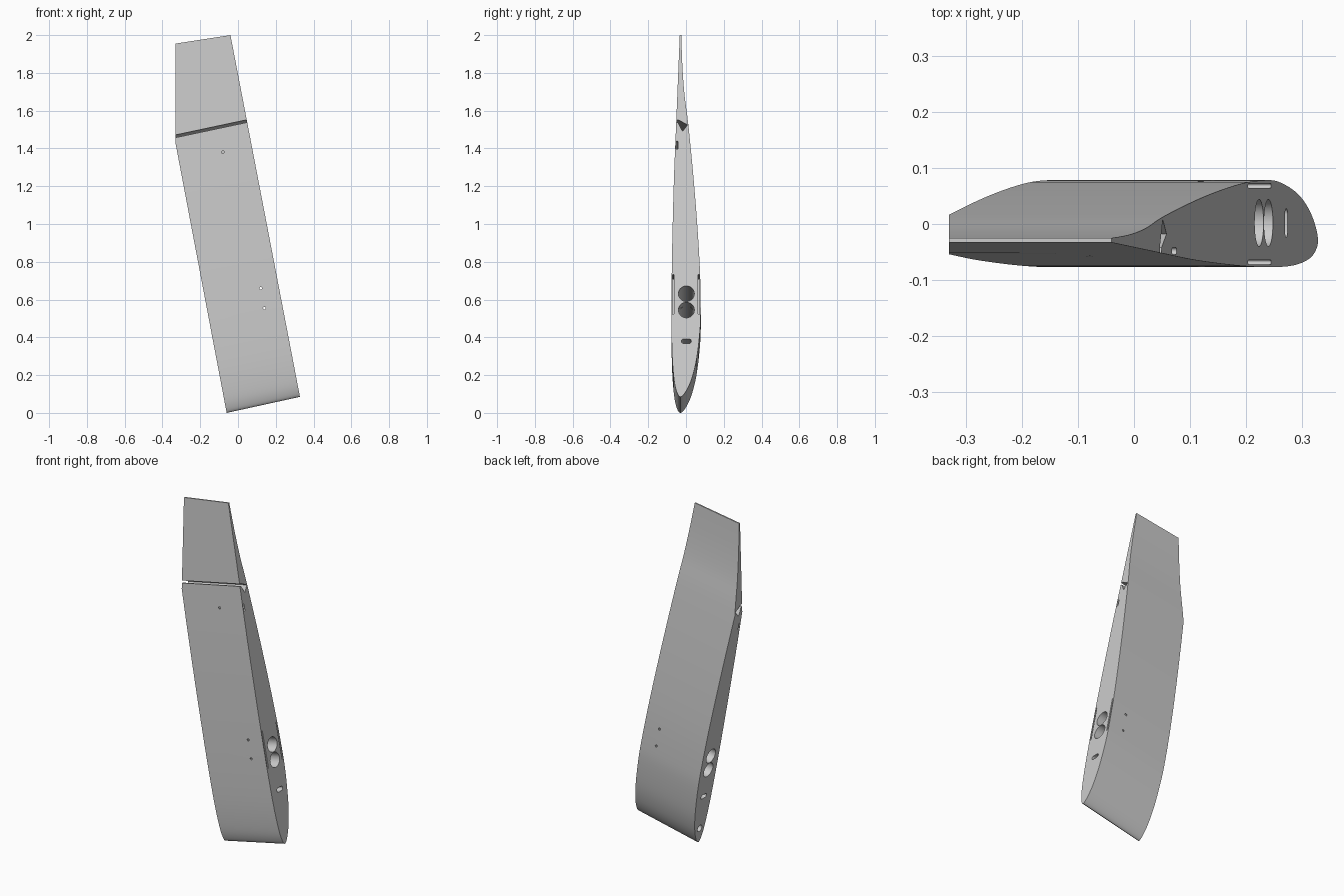
import bpy
import bmesh
import math
from mathutils import Vector

if "Cube" in bpy.data.objects:
    bpy.data.objects.remove(bpy.data.objects["Cube"])

grey = bpy.data.materials.new("plain grey")
grey.use_nodes = True
grey.diffuse_color = (0.6, 0.6, 0.6, 1)
grey.node_tree.nodes["Principled BSDF"].inputs["Base Color"].default_value = (0.6, 0.6, 0.6, 1)

CHORD = 1.95
RIGHT = (Vector((0.328, 0, 0.085)), Vector((-0.04, 0, 2.0)))    # nose, tail
LEFT = (Vector((-0.06, 0, 0.0)), Vector((-0.428, 0, 1.94)))
SPAN = Vector((-0.978, 0, -0.208))

# Aerofoil outline as (distance from nose, y), tail to nose to tail
BACK = [(1.95, -0.025), (1.78, -0.019), (1.63, -0.008), (1.47, 0.012), (1.2, 0.038),
        (0.95, 0.058), (0.7, 0.073), (0.5, 0.078), (0.37, 0.075), (0.21, 0.057),
        (0.1, 0.031), (0.03, 0.0)]
FRONT = [(0, -0.03), (0.03, -0.05), (0.1, -0.064), (0.24, -0.074), (0.45, -0.077),
         (0.7, -0.075), (0.95, -0.07), (1.2, -0.063), (1.45, -0.053), (1.7, -0.043),
         (1.95, -0.033)]


def smooth_path(points, steps=5):
    pts = [Vector(p) for p in points]
    out = []
    for i in range(len(pts) - 1):
        a, b, c, d = (pts[max(0, min(len(pts) - 1, i + k))] for k in (-1, 0, 1, 2))
        for j in range(steps):
            t = j / steps
            out.append(0.5 * (2 * b + (c - a) * t + (2 * a - 5 * b + 4 * c - d) * t * t
                              + (3 * b - a - 3 * c + d) * t ** 3))
    return out + [pts[-1]]


def place(section, s, y):
    nose, tail = section
    return nose.lerp(tail, s / CHORD) + Vector((0, y, 0))


def loft(name, ring_a, ring_b, clip_x=None):
    """Solid between two matching rings, optionally trimmed on the -x side."""
    bm = bmesh.new()
    a = [bm.verts.new(p) for p in ring_a]
    b = [bm.verts.new(p) for p in ring_b]
    n = len(a)
    for i in range(n):
        j = (i + 1) % n
        bm.faces.new((a[i], a[j], b[j], b[i]))
    bm.faces.new(a)
    bm.faces.new(b)
    if clip_x is not None:
        geom = bm.verts[:] + bm.edges[:] + bm.faces[:]
        bmesh.ops.bisect_plane(bm, geom=geom, dist=1e-6, plane_co=(clip_x, 0, 0),
                               plane_no=(1, 0, 0), clear_inner=True)
        rim = [e for e in bm.edges if e.is_boundary]
        bmesh.ops.edgeloop_fill(bm, edges=rim)
    bmesh.ops.recalc_face_normals(bm, faces=bm.faces[:])
    mesh = bpy.data.meshes.new(name)
    bm.to_mesh(mesh)
    bm.free()
    mesh.materials.append(grey)
    obj = bpy.data.objects.new(name, mesh)
    bpy.context.collection.objects.link(obj)
    return obj


# Wing body with the outer rear corner trimmed off
outline = smooth_path(BACK + FRONT)
wing = loft("wing_panel", [place(RIGHT, *p) for p in outline],
            [place(LEFT, *p) for p in outline], clip_x=-0.33)
bpy.context.view_layer.objects.active = wing
wing.select_set(True)


def cut(ring, direction):
    cutter = loft("cutter", ring, [p + direction for p in ring])
    cutter.hide_render = True
    mod = wing.modifiers.new("cut", "BOOLEAN")
    mod.operation = "DIFFERENCE"
    mod.solver = "EXACT"
    mod.object = cutter
    bpy.ops.object.modifier_apply(modifier=mod.name)
    bpy.data.objects.remove(cutter)


def span_cut(profile, start=-0.1, end=0.6):
    cut([place(RIGHT, *p) + SPAN * start for p in profile], SPAN * (end - start))


def rounded(s, y, half_s, half_y, steps=32):
    r = min(half_s, half_y)
    pts = []
    for i in range(steps):
        t = math.tau * (i + 0.5) / steps
        u, v = math.cos(t), math.sin(t)
        pts.append((s + r * u + math.copysign(half_s - r, u),
                    y + r * v + math.copysign(half_y - r, v)))
    return pts


# Hinge gap: hollow wedge opening through the front skin
span_cut([(1.484, -0.08), (1.497, -0.08), (1.492, -0.038), (1.466, 0.008), (1.431, -0.018),
          (1.478, -0.042)])

# Spar bores and anti-rotation slot through the whole span
for s in (0.468, 0.556):
    span_cut(rounded(s, 0.002, 0.042, 0.042))
span_cut(rounded(0.3, 0.002, 0.012, 0.026))

# Cable channel near the hinge
span_cut(rounded(1.357, -0.048, 0.022, 0.006))

# Pockets just under both skins at the root
for y in (-0.068, 0.068):
    span_cut(rounded(0.552, y, 0.108, 0.004), end=0.12)

# Blind hole in the outer end close to the nose
span_cut(rounded(0.09, -0.018, 0.02, 0.02), start=0.3)


# Screw holes through the skins
def screw_hole(x, z, y_end):
    ring = [Vector((x + px, -0.2, z + pz)) for px, pz in rounded(0, 0, 0.007, 0.007, 12)]
    cut(ring, Vector((0, y_end + 0.2, 0)))


screw_hole(0.12, 0.66, 0.2)
screw_hole(0.14, 0.555, 0.2)
screw_hole(-0.08, 1.38, -0.03)

bpy.ops.object.shade_smooth_by_angle(angle=math.radians(30))
